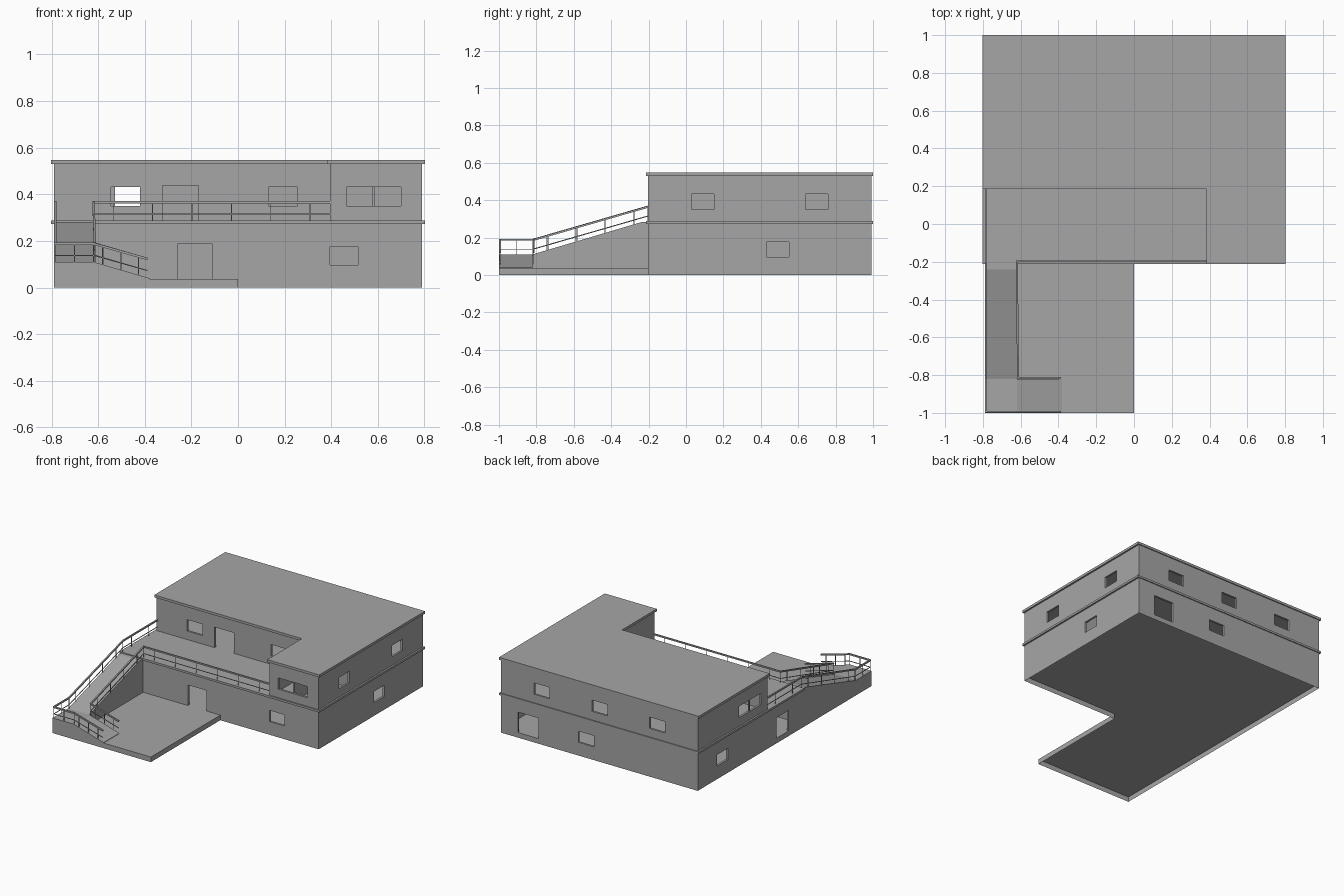
import bpy, bmesh
from mathutils import Vector, Matrix

cube = bpy.data.objects.get("Cube")
if cube:
    bpy.data.objects.remove(cube, do_unlink=True)

concrete = bpy.data.materials.new("concrete_grey")
concrete.use_nodes = True
GREY = (0.38, 0.38, 0.38, 1)
concrete.diffuse_color = GREY
concrete.node_tree.nodes["Principled BSDF"].inputs["Base Color"].default_value = GREY


def finish(name, bm):
    bmesh.ops.recalc_face_normals(bm, faces=bm.faces)
    mesh = bpy.data.meshes.new(name)
    bm.to_mesh(mesh)
    bm.free()
    mesh.materials.append(concrete)
    ob = bpy.data.objects.new(name, mesh)
    bpy.context.scene.collection.objects.link(ob)
    return ob


def add_box(bm, x, y, z):
    size = Matrix.Diagonal((x[1] - x[0], y[1] - y[0], z[1] - z[0], 1))
    mid = Vector((sum(x), sum(y), sum(z))) / 2
    bmesh.ops.create_cube(bm, size=1, matrix=Matrix.Translation(mid) @ size)


def box(name, x, y, z):
    bm = bmesh.new()
    add_box(bm, x, y, z)
    return finish(name, bm)


def prism(name, points, offset, open_start=False):
    """Extrude a flat outline along an offset vector, optionally leaving its start open."""
    bm = bmesh.new()
    start = [bm.verts.new(p) for p in points]
    end = [bm.verts.new(Vector(p) + Vector(offset)) for p in points]
    for i in range(len(points)):
        j = i - 1
        bm.faces.new((start[j], start[i], end[i], end[j]))
    bm.faces.new(end)
    if not open_start:
        bm.faces.new(start[::-1])
    return finish(name, bm)


def wall(name, x, y, z, openings):
    """Wall box with (start, end, bottom, top) openings along its long side."""
    ob = box(name, x, y, z)
    if not openings:
        return
    bm = bmesh.new()
    for a, b, bottom, top in openings:
        if x[1] - x[0] > y[1] - y[0]:
            add_box(bm, (a, b), (y[0] - 0.02, y[1] + 0.02), (bottom, top))
        else:
            add_box(bm, (x[0] - 0.02, x[1] + 0.02), (a, b), (bottom, top))
    cutter = finish("cutter", bm)
    mod = ob.modifiers.new("openings", "BOOLEAN")
    mod.operation, mod.solver, mod.object = "DIFFERENCE", "EXACT", cutter
    graph = bpy.context.evaluated_depsgraph_get()
    mesh = bpy.data.meshes.new_from_object(ob.evaluated_get(graph))
    ob.modifiers.clear()
    ob.data = mesh
    bpy.data.objects.remove(cutter, do_unlink=True)


W, FRONT, BACK, T = 0.79, -0.203, 0.993, 0.015
EDGE, LIP = 0.802, -0.213
SET_BACK, WING = 0.195, 0.394
FLOOR, SLAB, DECK, EAVE, ROOF = 0.037, 0.273, 0.288, 0.529, 0.547
SIDES = (FRONT + T, BACK - T)


def low(a, b):
    return (a, b, 0.096, 0.177)


def high(a, b):
    return (a, b, 0.35, 0.432)


def low_door(a, b):
    return (a, b, FLOOR - 0.01, 0.186)


# Ground floor shell, open underneath, reaching forward as the forecourt
ground = [(-W, -1), (0, -1), (0, FRONT), (W, FRONT), (W, BACK), (-W, BACK)]
prism("ground_floor", [(x, y, 0) for x, y in ground], (0, 0, FLOOR), open_start=True)

# Terrace slab and roof
box("terrace_slab", (-EDGE, EDGE), (LIP, 1), (SLAB, DECK))
roof = [(-EDGE, 0.185), (0.384, 0.185), (0.384, LIP), (EDGE, LIP), (EDGE, 1), (-EDGE, 1)]
prism("roof_slab", [(x, y, EAVE) for x, y in roof], (0, 0, ROOF - EAVE))

# Ground floor walls
Z = (FLOOR, SLAB)
wall("lower_front_wall", (-W, W), (FRONT, FRONT + T), Z, [low_door(-0.26, -0.11), low(0.395, 0.515)])
wall("lower_back_wall", (-W, W), (BACK - T, BACK), Z, [low_door(0.49, 0.655), low(0.045, 0.17)])
wall("lower_left_wall", (W - T, W), SIDES, Z, [low(0.43, 0.55)])
wall("lower_right_wall", (-W, T - W), SIDES, Z, [low(0.645, 0.775), low_door(-0.05, 0.09)])
wall("lower_partition", (T - W, W - T), (0.40, 0.42), Z, [])

# Upper floor walls
Z = (DECK, EAVE)
wall("wing_front_wall", (WING, W), (FRONT, FRONT + T), Z, [high(0.465, 0.70)])
wall("wing_side_wall", (WING, WING + T), (FRONT + T, SET_BACK), Z, [])
wall("terrace_wall", (-W, W - T), (SET_BACK, SET_BACK + T), Z,
     [high(-0.545, -0.42), (-0.325, -0.17, DECK - 0.01, 0.437), high(0.13, 0.255)])
wall("upper_back_wall", (-W, W), (BACK - T, BACK), Z,
     [high(-0.527, -0.402), high(-0.065, 0.06), high(0.40, 0.525)])
wall("upper_left_wall", (W - T, W), SIDES, Z, [high(0.03, 0.15), high(0.64, 0.76)])
wall("upper_right_wall", (-W, T - W), (SET_BACK + T, BACK - T), Z, [high(0.27, 0.52)])
box("wing_partition", (0.575, 0.585), (FRONT + T, SET_BACK), Z)
box("window_mullion", (-W + 0.004, -W + 0.011), (0.39, 0.40), (0.35, 0.432))

# Ramps and landing
RX, LY, LZ = -0.62, -0.82, 0.11
prism("upper_ramp", [(-W, LY, FLOOR), (-W, LY, LZ), (-W, -0.24, 0.282),
                     (-W, FRONT, 0.282), (-W, FRONT, FLOOR)], (RX + W, 0, 0))
prism("landing_and_lower_ramp", [(-W, -1, FLOOR), (-W, -1, LZ), (RX, -1, LZ),
                                 (-0.38, -1, 0.04), (-0.38, -1, FLOOR)], (0, LY + 1, 0))


def beam(bm, a, b, r):
    a, b = Vector(a), Vector(b)
    d = b - a
    turn = d.to_track_quat("Z", "Y").to_matrix().to_4x4()
    size = Matrix.Diagonal((2 * r, 2 * r, d.length + r, 1))
    bmesh.ops.create_cube(bm, size=1, matrix=Matrix.Translation((a + b) / 2) @ turn @ size)


def railing(name, path, counts):
    """Handrail, middle rail and posts along a floor-level path, with post counts per run."""
    bm = bmesh.new()
    up = Vector((0, 0, 0.078))
    path = [Vector(p) for p in path]
    posts = path[1:-1]
    for a, b, n in zip(path, path[1:], counts):
        beam(bm, a + up, b + up, 0.005)
        beam(bm, a + up * 0.36, b + up * 0.36, 0.002)
        posts += [a.lerp(b, (i + 0.5) / n) for i in range(n)]
    for p in posts:
        beam(bm, p, p + up, 0.0017)
    finish(name, bm)


E = 0.006
railing("outer_railing", [(-0.39, E - 1, 0.045), (RX, E - 1, LZ), (E - W, E - 1, LZ),
                          (E - W, LY, LZ), (E - W, FRONT, DECK), (E - W, SET_BACK, DECK)],
        (3, 1, 1, 4, 2))
railing("inner_railing", [(-0.39, LY + E, 0.045), (RX + E, LY + E, LZ),
                          (RX, FRONT + E, DECK), (WING, FRONT + E, DECK)], (3, 4, 6))
